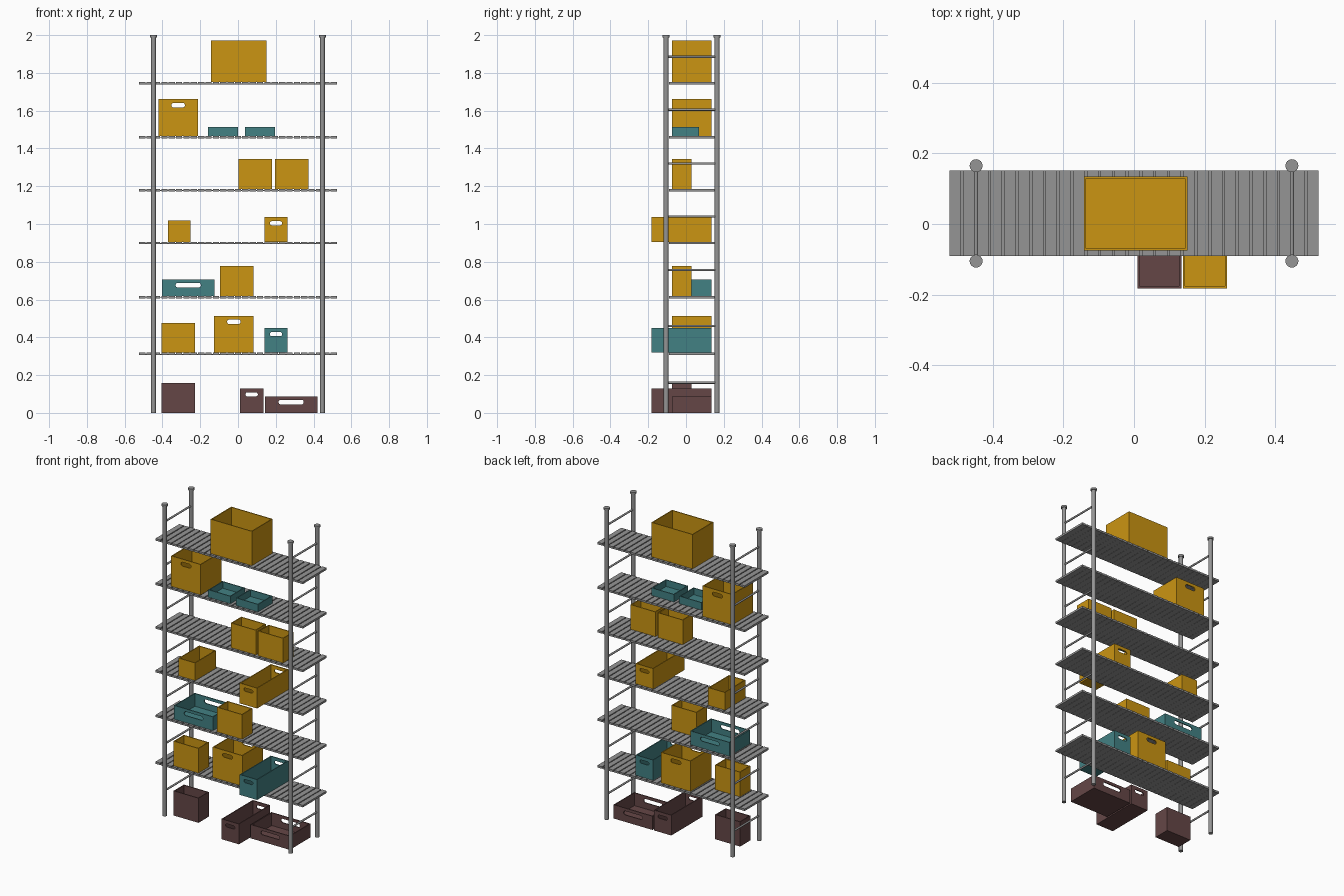
import bpy, bmesh, math
from mathutils import Matrix, Vector

if "Cube" in bpy.data.objects:
    bpy.data.objects.remove(bpy.data.objects["Cube"], do_unlink=True)


def material(name, rgb):
    mat = bpy.data.materials.new(name)
    mat.use_nodes = True
    mat.diffuse_color = (*rgb, 1)
    mat.node_tree.nodes["Principled BSDF"].inputs["Base Color"].default_value = (*rgb, 1)
    return mat


METAL = material("grey metal", (0.30, 0.30, 0.30))
YELLOW = material("mustard yellow", (0.60, 0.30, 0.006))
TEAL = material("teal", (0.055, 0.22, 0.23))
BROWN = material("dark brown", (0.13, 0.062, 0.062))


def add_block(bm, lo, hi):
    lo, hi = Vector(lo), Vector(hi)
    bmesh.ops.create_cube(bm, size=1, matrix=Matrix.Translation((lo + hi) / 2)
                          @ Matrix.Diagonal((*(hi - lo), 1)))


def add_rod(bm, start, end, radius, sides=16):
    start, end = Vector(start), Vector(end)
    axis = end - start
    turn = axis.to_track_quat('Z', 'Y').to_matrix().to_4x4()
    bmesh.ops.create_cone(bm, cap_ends=True, segments=sides, radius1=radius, radius2=radius,
                          depth=axis.length, matrix=Matrix.Translation((start + end) / 2) @ turn)


def finish(bm, name, mat, smooth=False):
    mesh = bpy.data.meshes.new(name)
    bm.to_mesh(mesh)
    bm.free()
    obj = bpy.data.objects.new(name, mesh)
    bpy.context.collection.objects.link(obj)
    mesh.materials.append(mat)
    if smooth:
        bpy.ops.object.select_all(action='DESELECT')
        obj.select_set(True)
        bpy.context.view_layer.objects.active = obj
        bpy.ops.object.shade_smooth_by_angle(angle=math.radians(40))
    return obj


# Upright posts with caps, joined by rungs on each side
POST_X, POST_Y = 0.447, (-0.105, 0.165)
SHELVES = [0.313, 0.613, 0.90, 1.18, 1.46, 1.745]
RUNGS = [0.16, 0.46, 0.757, 1.04, 1.32, 1.605, 1.885]
for side, x in (("right", -POST_X), ("left", POST_X)):
    for end, y in zip(("front", "back"), POST_Y):
        bm = bmesh.new()
        add_rod(bm, (x, y, 0), (x, y, 1.99), 0.013)
        add_rod(bm, (x, y, 1.988), (x, y, 2), 0.0185)
        finish(bm, f"{end}_{side}_post", METAL, True)
    bm = bmesh.new()
    for z in RUNGS:
        add_rod(bm, (x, POST_Y[0], z), (x, POST_Y[1], z), 0.006, 12)
    finish(bm, f"{side}_rungs", METAL, True)

# Ribbed shelves: raised slats on a thin sheet
FRONT, BACK, HALF, SLATS = -0.09, 0.152, 0.526, 27
pitch = 2 * HALF / SLATS
for number, z in enumerate(SHELVES, 1):
    bm = bmesh.new()
    add_block(bm, (-HALF + 0.004, FRONT, z - 0.006), (HALF - 0.004, BACK, z - 0.001))
    for i in range(SLATS):
        x = -HALF + i * pitch
        add_block(bm, (x + 0.003, FRONT, z - 0.007), (x + pitch - 0.003, BACK, z + 0.006))
    finish(bm, f"shelf_{number}", METAL)

WALL = 0.006


def cut(obj, bm):
    cutter = finish(bm, "cutter", METAL)
    cutter.hide_render = True
    mod = obj.modifiers.new("cut", 'BOOLEAN')
    mod.operation, mod.solver, mod.object = 'DIFFERENCE', 'EXACT', cutter
    bpy.context.view_layer.objects.active = obj
    bpy.ops.object.modifier_apply(modifier=mod.name)
    bpy.data.objects.remove(cutter, do_unlink=True)


def open_box(name, mat, x, z, size, front=-0.075, grip=None):
    """Open-topped box; grip is (width, height, distance below rim) of the hand holes."""
    w, d, h = size
    lo, hi = Vector((x, front, z)), Vector((x + w, front + d, z + h))
    bm = bmesh.new()
    add_block(bm, lo, hi)
    obj = finish(bm, name, mat)
    bm = bmesh.new()
    add_block(bm, lo + Vector((WALL,) * 3), hi + Vector((-WALL, -WALL, WALL)))
    cut(obj, bm)
    if grip:
        gw, gh, drop = grip
        cx, cz, r = x + w / 2, z + h - drop, gh / 2
        bm = bmesh.new()
        ring = []
        for k in range(12):                       # slot with round ends
            a = math.tau * (k + 0.5) / 12
            shift = math.copysign(gw / 2 - r, math.cos(a))
            ring.append(bm.verts.new((cx + shift + r * math.cos(a), front - 0.05,
                                      cz + r * math.sin(a))))
        face = bm.faces.new(ring)
        out = bmesh.ops.extrude_face_region(bm, geom=[face])["geom"]
        bmesh.ops.translate(bm, vec=(0, d + 0.1, 0),
                            verts=[v for v in out if isinstance(v, bmesh.types.BMVert)])
        bmesh.ops.recalc_face_normals(bm, faces=bm.faces[:])
        cut(obj, bm)


# Box types: size, front edge, hand hole
TALL = dict(size=(0.177, 0.105, 0.158))
LONG = dict(size=(0.124, 0.317, 0.130), front=-0.182, grip=(0.066, 0.022, 0.032))
WIDE = dict(size=(0.277, 0.21, 0.088), grip=(0.134, 0.026, 0.031))
CUBE = dict(size=(0.21, 0.21, 0.195), grip=(0.072, 0.026, 0.032))
SMALL = dict(size=(0.118, 0.21, 0.113))
TRAY = dict(size=(0.158, 0.145, 0.048))
LARGE = dict(size=(0.293, 0.21, 0.22))

# Boxes on the floor (level zero) and on each shelf
LEVELS = [0] + [z + 0.006 for z in SHELVES]
for name, mat, kind, level, x in (
        ("floor_tall_box", BROWN, TALL, 0, -0.405),
        ("floor_long_box", BROWN, LONG, 0, 0.010),
        ("floor_wide_box", BROWN, WIDE, 0, 0.143),
        ("tall_box_a", YELLOW, TALL, 1, -0.405),
        ("deep_box_a", YELLOW, CUBE, 1, -0.127),
        ("long_box_a", TEAL, LONG, 1, 0.139),
        ("wide_box", TEAL, WIDE, 2, -0.402),
        ("tall_box_b", YELLOW, TALL, 2, -0.095),
        ("small_box", YELLOW, SMALL, 3, -0.370),
        ("long_box_b", YELLOW, LONG, 3, 0.139),
        ("tall_box_c", YELLOW, TALL, 4, 0.002),
        ("tall_box_d", YELLOW, TALL, 4, 0.196),
        ("deep_box_b", YELLOW, CUBE, 5, -0.422),
        ("tray_a", TEAL, TRAY, 5, -0.159),
        ("tray_b", TEAL, TRAY, 5, 0.037),
        ("large_box", YELLOW, LARGE, 6, -0.142)):
    open_box(name, mat, x, LEVELS[level], **kind)
